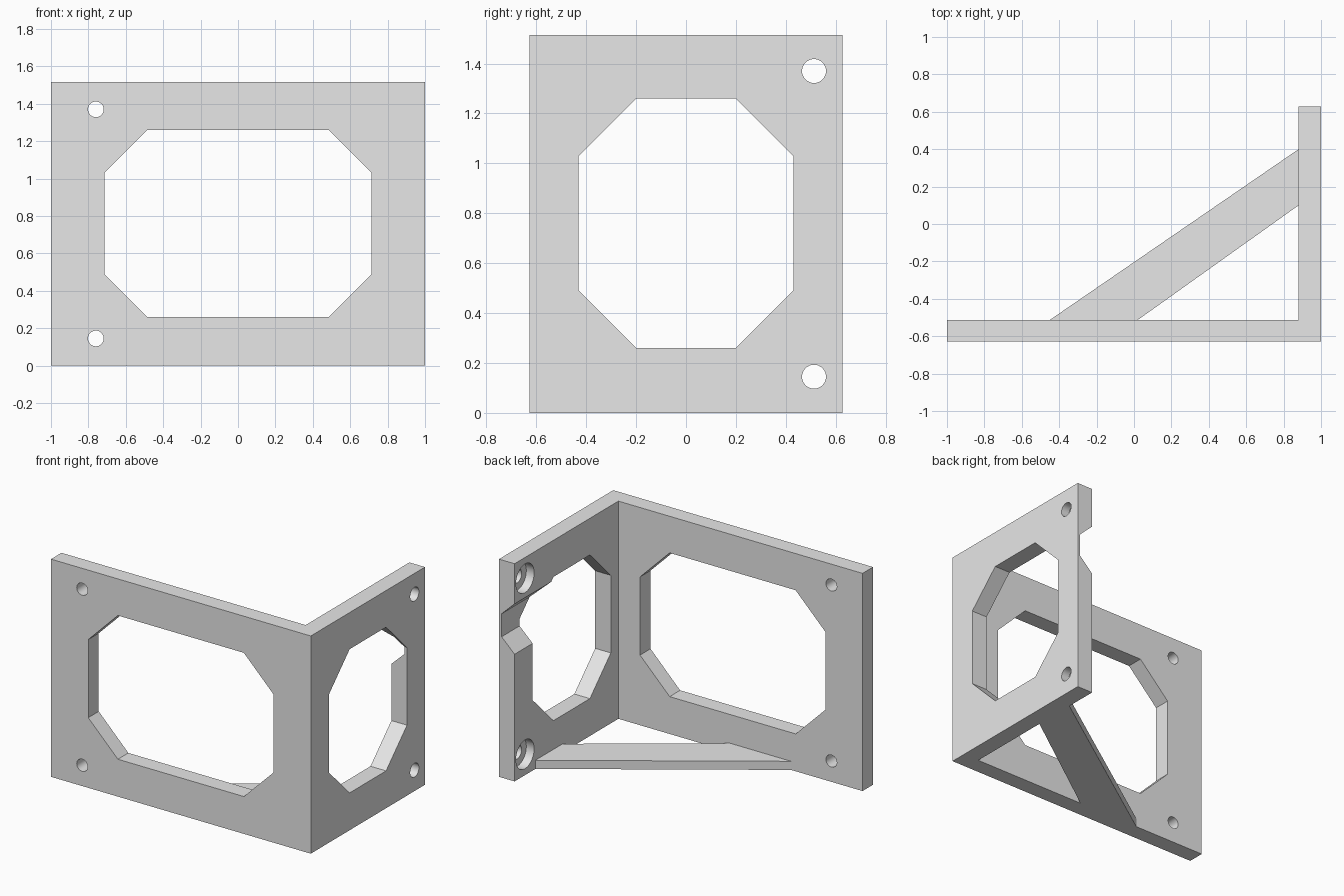
import bpy, bmesh, math

cube = bpy.data.objects.get("Cube")
if cube:
    bpy.data.objects.remove(cube, do_unlink=True)

grey = bpy.data.materials.new("light_grey")
grey.use_nodes = True
grey.diffuse_color = (0.8, 0.8, 0.8, 1)
grey.node_tree.nodes["Principled BSDF"].inputs["Base Color"].default_value = (0.8, 0.8, 0.8, 1)

AXES = {
    "x": lambda a, b, d: (d, a, b),
    "y": lambda a, b, d: (a, d, b),
    "z": lambda a, b, d: (a, b, d),
}


def prism(name, outline, axis, start, end):
    """Extrude a 2D outline along an axis."""
    bm = bmesh.new()
    place = AXES[axis]
    face = bm.faces.new([bm.verts.new(place(a, b, start)) for a, b in outline])
    out = bmesh.ops.extrude_face_region(bm, geom=[face])
    moved = [v for v in out["geom"] if isinstance(v, bmesh.types.BMVert)]
    bmesh.ops.translate(bm, verts=moved, vec=place(0, 0, end - start))
    bmesh.ops.recalc_face_normals(bm, faces=bm.faces)
    mesh = bpy.data.meshes.new(name)
    bm.to_mesh(mesh)
    bm.free()
    obj = bpy.data.objects.new(name, mesh)
    bpy.context.collection.objects.link(obj)
    mesh.materials.append(grey)
    return obj


def circle(a, b, radius, sides=32):
    steps = [2 * math.pi * i / sides for i in range(sides)]
    return [(a + radius * math.cos(t), b + radius * math.sin(t)) for t in steps]


def clipped_window(half_w, half_h, corner, mid):
    """Rectangle with its four corners cut at 45 degrees."""
    w, h = half_w - corner, half_h - corner
    quarter = [(half_w, h), (w, half_h)]
    pts = quarter + [(-a, b) for a, b in reversed(quarter)]
    pts += [(-a, -b) for a, b in pts]
    return [(a, b + mid) for a, b in pts]


def cut(target, cutter):
    cutter.hide_render = True
    mod = target.modifiers.new("cut", "BOOLEAN")
    mod.operation = "DIFFERENCE"
    mod.solver = "EXACT"
    mod.object = cutter
    bpy.context.view_layer.objects.active = target
    bpy.ops.object.modifier_apply(modifier=mod.name)
    bpy.data.objects.remove(cutter, do_unlink=True)


HEIGHT, FRONT, BACK = 1.515, -0.628, 0.628
INNER_X, INNER_Y = 0.88, -0.513
MID = 0.76

# Two upright plates meeting in a corner
bracket = prism("corner_plates", [(-1, FRONT), (1, FRONT), (1, BACK), (INNER_X, BACK),
                                  (INNER_X, INNER_Y), (-1, INNER_Y)], "z", 0, HEIGHT)

# Large windows
cut(bracket, prism("front_window", clipped_window(0.713, 0.5, 0.228, MID), "y", -0.8, -0.4))
cut(bracket, prism("side_window", clipped_window(0.43, 0.5, 0.23, MID), "x", 0.7, 1.2))

# Screw holes, with counterbores inside the side plate
for z in (0.145, 1.37):
    cut(bracket, prism("front_hole", circle(-0.76, z, 0.042), "y", -0.8, -0.4))
    cut(bracket, prism("side_hole", circle(0.513, z, 0.048), "x", 0.7, 1.2))
    cut(bracket, prism("counterbore", circle(0.513, z, 0.1), "x", 0.7, 0.94))

# Bevelled channel from the side window to the back edge
cut(bracket, prism("channel", [(0.8, 0.885), (INNER_X, 0.885), (0.98, 0.98), (0.98, 1.14),
                               (INNER_X, 1.235), (0.8, 1.235)], "y", 0, 0.8))

# Thin diagonal brace at the foot
brace = prism("diagonal_brace", [(-0.45, INNER_Y), (0.02, INNER_Y), (INNER_X, 0.1),
                                 (INNER_X, 0.4)], "z", 0, 0.06)

for obj in (bracket, brace):
    bpy.ops.object.select_all(action="DESELECT")
    obj.select_set(True)
    bpy.context.view_layer.objects.active = obj
    bpy.ops.object.shade_smooth_by_angle(angle=math.radians(30))
